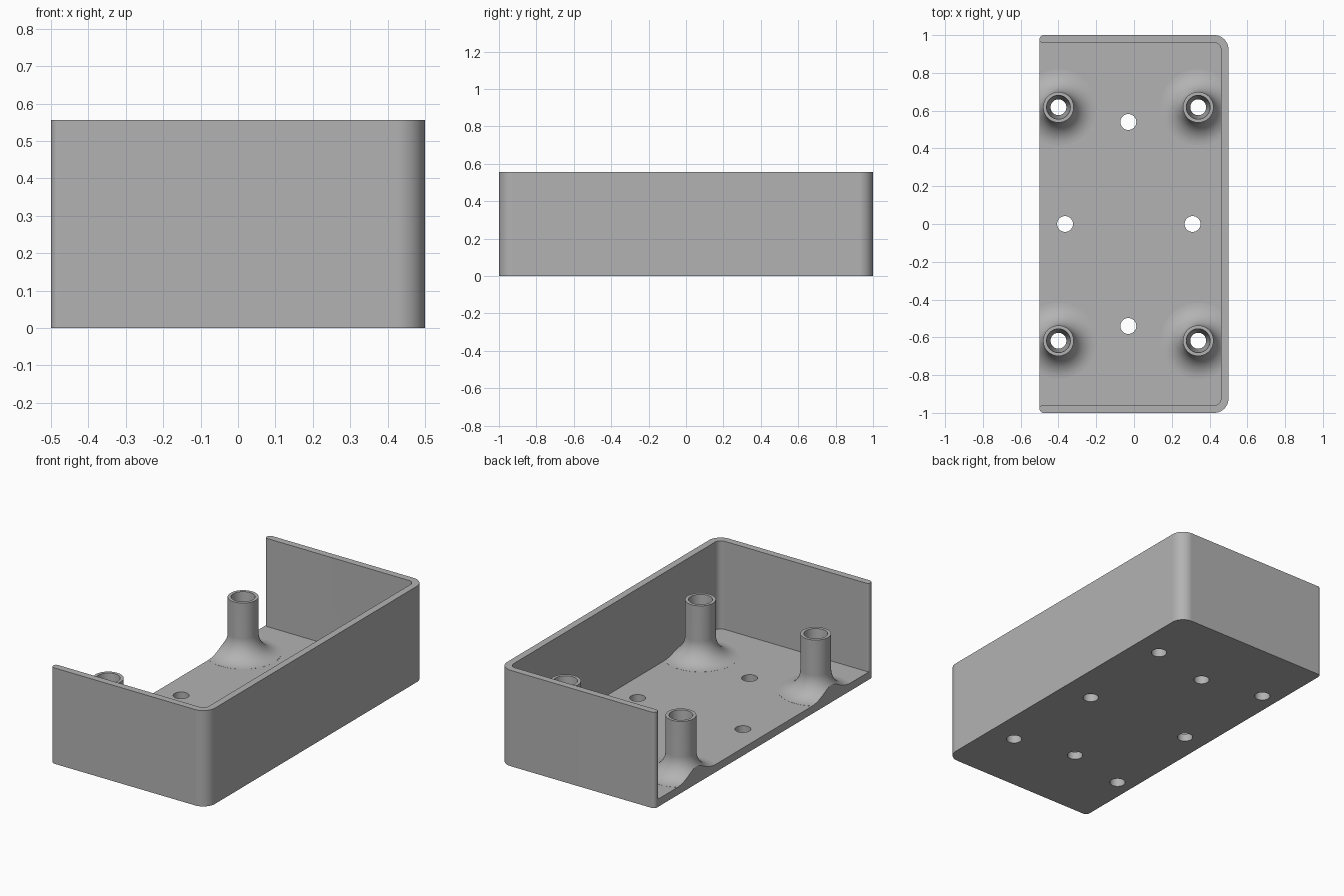
import bpy
import bmesh
from math import cos, sin, pi
from mathutils import Vector, Matrix

if "Cube" in bpy.data.objects:
    bpy.data.objects.remove(bpy.data.objects["Cube"], do_unlink=True)

HEIGHT, FLOOR, POST_TOP = 0.556, 0.045, 0.372
POST_R, FILLET, HOLE_R, BORE_R = 0.081, 0.12, 0.042, 0.063
POSTS = [(x, y) for x in (-0.4, 0.34) for y in (-0.618, 0.618)]
DRILLS = [(-0.03, 0.54), (-0.03, -0.54), (-0.365, 0), (0.31, 0)]


def make_object(name, bm):
    bmesh.ops.recalc_face_normals(bm, faces=bm.faces[:])
    mesh = bpy.data.meshes.new(name)
    bm.to_mesh(mesh)
    bm.free()
    obj = bpy.data.objects.new(name, mesh)
    bpy.context.collection.objects.link(obj)
    return obj


def rounded(corners, steps=10):
    """Outline with right-angled corners (x, y, radius) rounded off."""
    points = []
    for i, (x, y, r) in enumerate(corners):
        p = Vector((x, y))
        if r == 0:
            points.append(p)
            continue
        u = (Vector(corners[i - 1][:2]) - p).normalized()
        v = (Vector(corners[(i + 1) % len(corners)][:2]) - p).normalized()
        for k in range(steps + 1):
            t = pi / 2 * k / steps
            points.append(p + (u + v) * r - r * (v * cos(t) + u * sin(t)))
    return points


def prism(name, outline, z0, z1):
    bm = bmesh.new()
    face = bm.faces.new([bm.verts.new((p.x, p.y, z0)) for p in outline])
    top = bmesh.ops.extrude_face_region(bm, geom=[face])["geom"]
    bmesh.ops.translate(bm, vec=(0, 0, z1 - z0),
                        verts=[g for g in top if isinstance(g, bmesh.types.BMVert)])
    if not any(f.normal.z < 0 and f.calc_center_median().z < z0 + 1e-5 for f in bm.faces):
        if face not in bm.faces[:]:
            bm.faces.new([v for v in bm.verts if abs(v.co.z - z0) < 1e-6])
    return make_object(name, bm)


def lathe(name, groups, steps=64):
    """Spin each (r, z) profile about a vertical axis at its places."""
    bm = bmesh.new()
    for profile, places in groups:
        for x, y in places:
            rings = []
            for r, z in profile:
                count = steps if r else 1
                rings.append([bm.verts.new((x + r * cos(2 * pi * k / steps),
                                            y + r * sin(2 * pi * k / steps), z))
                              for k in range(count)])
            for a, b in zip(rings, rings[1:]):
                for k in range(steps):
                    quad = [a[k % len(a)], a[(k + 1) % len(a)],
                            b[(k + 1) % len(b)], b[k % len(b)]]
                    bm.faces.new(list(dict.fromkeys(quad)))
    return make_object(name, bm)


def subtract(target, cutter):
    cutter.hide_render = True
    mod = target.modifiers.new("cut", "BOOLEAN")
    mod.operation, mod.solver, mod.object = "DIFFERENCE", "EXACT", cutter
    bpy.context.view_layer.objects.active = target
    bpy.ops.object.modifier_apply(modifier=mod.name)
    bpy.data.objects.remove(cutter, do_unlink=True)


# Outer block with two large and two small rounded corners
tray = prism("tray", rounded([(-0.5, -1, 0.022), (0.5, -1, 0.075),
                              (0.5, 1, 0.075), (-0.5, 1, 0.022)]), 0, HEIGHT)

# Inner space, open on one long side, flared to round the wall ends
cavity = prism("cavity", rounded([
    (-0.7, -0.975, 0), (-0.5, -0.975, 0), (-0.5, -0.96, 0.015), (0.46, -0.96, 0.036),
    (0.46, 0.96, 0.036), (-0.5, 0.96, 0.015), (-0.5, 0.975, 0), (-0.7, 0.975, 0)]),
    FLOOR, HEIGHT + 0.1)

# Posts with flared feet are left standing when the space is cut
foot = [(POST_R + FILLET * (1 - sin(t)), FLOOR + 0.0005 + FILLET * (1 - cos(t)))
        for t in [pi / 2 * k / 12 for k in range(13)]]
post_profile = [(0, 0.02), (POST_R + FILLET, 0.02), *foot, (POST_R, POST_TOP), (0, POST_TOP)]
subtract(cavity, lathe("posts", [(post_profile, POSTS)]))
subtract(tray, cavity)

# Tapered bores through the posts and plain holes through the floor
bore = [(0, -0.1), (HOLE_R, -0.1), (HOLE_R, FLOOR), (BORE_R, POST_TOP), (BORE_R, 0.45), (0, 0.45)]
drill = [(0, -0.1), (HOLE_R, -0.1), (HOLE_R, 0.15), (0, 0.15)]
subtract(tray, lathe("holes", [(bore, POSTS), (drill, DRILLS)]))

# Plain grey finish
grey = bpy.data.materials.new("light grey")
grey.use_nodes = True
colour = (0.45, 0.45, 0.45, 1)
grey.diffuse_color = colour
grey.node_tree.nodes["Principled BSDF"].inputs["Base Color"].default_value = colour
tray.data.materials.clear()
tray.data.materials.append(grey)

# Smooth curves, crisp edges
bpy.ops.object.select_all(action="DESELECT")
tray.select_set(True)
bpy.context.view_layer.objects.active = tray
bpy.ops.object.shade_smooth_by_angle(angle=pi / 6)
tray.modifiers.new("even shading", "WEIGHTED_NORMAL").keep_sharp = True
